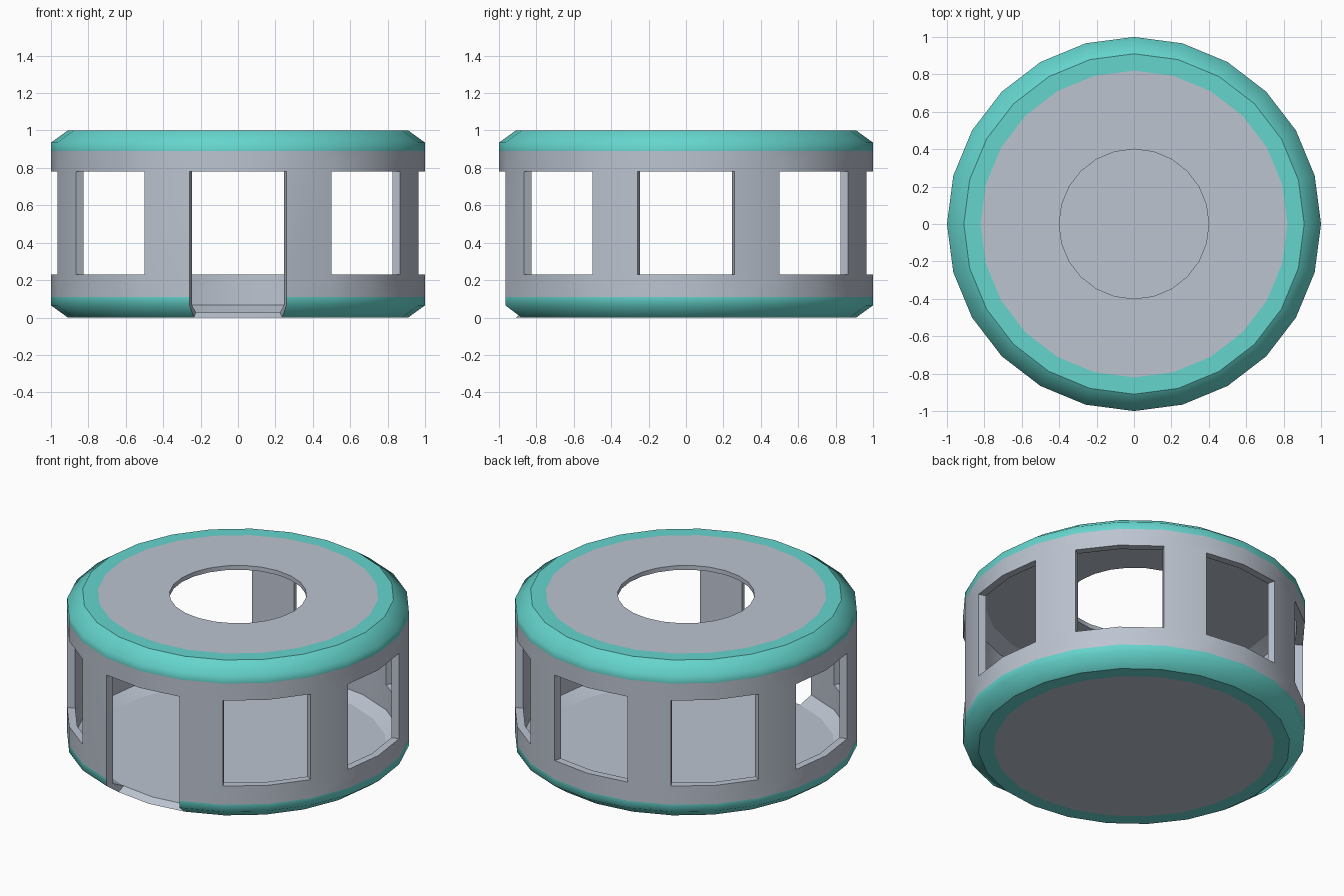
import bpy, bmesh, math

if "Cube" in bpy.data.objects:
    bpy.data.objects.remove(bpy.data.objects["Cube"])

N = 24  # sides of the drum


def material(name, col):
    m = bpy.data.materials.new(name)
    m.diffuse_color = (*col, 1)
    m.use_nodes = True
    m.node_tree.nodes["Principled BSDF"].inputs["Base Color"].default_value = m.diffuse_color
    return m


grey = material("light grey", (0.50, 0.55, 0.63))
teal = material("teal", (0.13, 0.66, 0.61))

# Lower half profile (radius, z), outer skin and matching inner skin; mirrored for the top
low_out = [(0.82, 0), (0.91, 0), (1, 0.065), (1, 0.11), (1, 0.23)]
low_in = [(0.79, 0.028), (0.87, 0.028), (0.953, 0.068), (0.953, 0.11), (0.953, 0.23)]


def full_profile(low, lid_z):
    top = [(r, 1 - z) for r, z in reversed(low)]
    top[0] = (top[0][0], 0.78)
    return low + top + [(0.4, lid_z)]


outer = full_profile(low_out, 1.0)
inner = full_profile(low_in, 0.972)

bm = bmesh.new()


def rings(profile):
    rows = []
    for r, z in profile:
        row = []
        for i in range(N):
            a = -math.pi / 2 + i * math.tau / N
            row.append(bm.verts.new((r * math.cos(a), r * math.sin(a), z)))
        rows.append(row)
    return rows


O, I = rings(outer), rings(inner)
twin = {o: n for ro, rn in zip(O, I) for o, n in zip(ro, rn)}


def is_open(i, j):
    if j == 4 and i % 3 != 1:              # eight windows
        return True
    return i in (0, N - 1) and 1 <= j <= 4  # doorway down to the floor


# Outer skin, with teal bands near both rims
skin = [bm.faces.new(list(reversed(O[0])))]
for j in range(len(O) - 1):
    for i in range(N):
        if is_open(i, j):
            continue
        k = (i + 1) % N
        f = bm.faces.new((O[j][i], O[j][k], O[j + 1][k], O[j + 1][i]))
        f.material_index = 1 if j in (0, 1, 2, 6, 7, 8) else 0
        skin.append(f)

# Inner skin and the rims of every opening
border = [tuple(e.verts) for e in bm.edges if len(e.link_faces) == 1]
for f in skin:
    bm.faces.new([twin[v] for v in reversed(f.verts)])
for a, b in border:
    bm.faces.new((a, b, twin[b], twin[a]))

loose = [v for v in bm.verts if not v.link_faces]
bmesh.ops.delete(bm, geom=loose, context='VERTS')
bmesh.ops.recalc_face_normals(bm, faces=bm.faces[:])

# Smooth walls and bevels, flat floor and lid
bm.normal_update()
for f in bm.faces:
    f.smooth = abs(f.normal.z) < 0.99
for e in bm.edges:
    if len(e.link_faces) == 2:
        e.smooth = e.calc_face_angle(0) < math.radians(60)

me = bpy.data.meshes.new("drum_shell")
bm.to_mesh(me)
bm.free()
me.materials.append(grey)
me.materials.append(teal)
bpy.context.collection.objects.link(bpy.data.objects.new("drum_shell", me))
